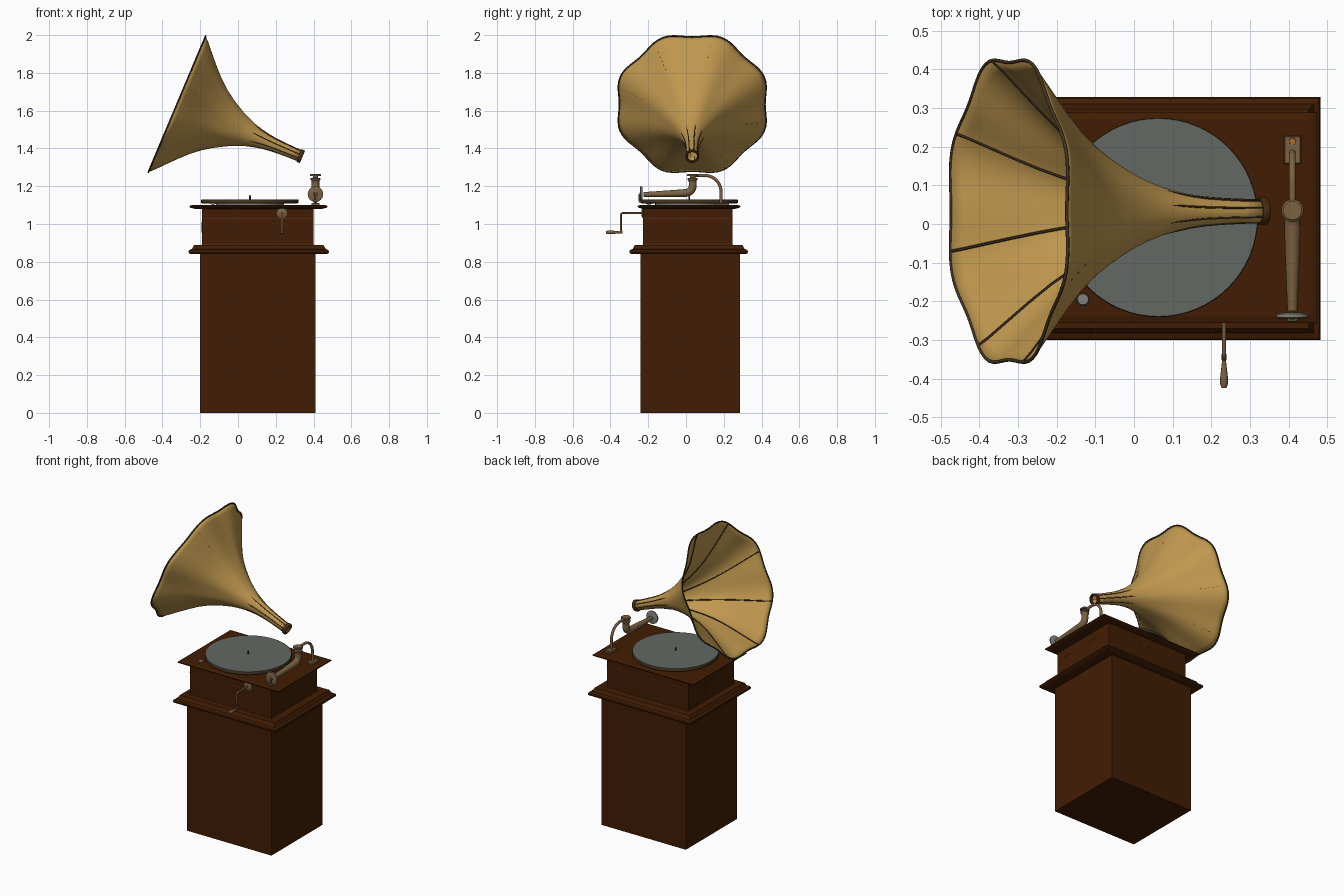
import bpy, bmesh, math
from mathutils import Vector

if "Cube" in bpy.data.objects:
    bpy.data.objects.remove(bpy.data.objects["Cube"])


def mat(name, r, g, b):
    m = bpy.data.materials.new(name)
    m.diffuse_color = (r, g, b, 1)
    m.use_nodes = True
    m.node_tree.nodes["Principled BSDF"].inputs["Base Color"].default_value = m.diffuse_color
    return m


WOOD = mat("dark_wood", .054, .012, .001)
EDGE = mat("wood_inlay", .13, .04, .004)
GOLD = mat("horn_gold", .53, .315, .078)
TRIM = mat("dark_bronze", .055, .033, .014)
BRASS = mat("aged_brass", .20, .122, .055)
COLLAR = mat("collar_brown", .065, .026, .006)
GREY = mat("record_grey", .125, .14, .125)
STEEL = mat("steel", .22, .22, .20)
COPPER = mat("copper_screw", .45, .15, .04)


def finish(name, bm, m, smooth=35):
    bmesh.ops.recalc_face_normals(bm, faces=bm.faces)
    me = bpy.data.meshes.new(name)
    bm.to_mesh(me)
    bm.free()
    return add(name, me, m, smooth)


def add(name, me, m, smooth=35):
    me.materials.clear()
    me.materials.append(m)
    ob = bpy.data.objects.new(name, me)
    bpy.context.collection.objects.link(ob)
    if smooth:
        bpy.ops.object.select_all(action='DESELECT')
        ob.select_set(True)
        bpy.context.view_layer.objects.active = ob
        bpy.ops.object.shade_smooth_by_angle(angle=math.radians(smooth))
    return ob


def loft(bm, rings, closed_ends=True):
    vs = [[bm.verts.new(p) for p in r] for r in rings]
    n = len(vs[0])
    for a, b in zip(vs, vs[1:]):
        for i in range(n):
            bm.faces.new((a[i], a[(i + 1) % n], b[(i + 1) % n], b[i]))
    if closed_ends:
        bm.faces.new(vs[0][::-1])
        bm.faces.new(vs[-1])


def moulding(name, rect, steps, m):
    """Rectangular moulding: steps are (z, inset from the outer rectangle)."""
    x0, x1, y0, y1 = rect
    bm = bmesh.new()
    loft(bm, [[(x0 + i, y0 + i, z), (x1 - i, y0 + i, z), (x1 - i, y1 - i, z), (x0 + i, y1 - i, z)]
              for z, i in steps])
    return finish(name, bm, m, 0)


def lathe(name, origin, axis, prof, m, seg=32):
    """Turned part: prof is (distance along axis, radius)."""
    q = Vector((0, 0, 1)).rotation_difference(Vector(axis))
    bm = bmesh.new()
    loft(bm, [[Vector(origin) + q @ Vector((r * math.cos(k * math.tau / seg), r * math.sin(k * math.tau / seg), t))
               for k in range(seg)] for t, r in prof])
    return finish(name, bm, m)


def tube(name, pts, radii, m, cyclic=False, res=3):
    cu = bpy.data.curves.new(name, 'CURVE')
    cu.dimensions = '3D'
    cu.bevel_depth = 1
    cu.bevel_resolution = res
    cu.use_fill_caps = True
    sp = cu.splines.new('POLY')
    sp.points.add(len(pts) - 1)
    for i, p in enumerate(pts):
        sp.points[i].co = (*p, 1)
        sp.points[i].radius = radii[i] if isinstance(radii, list) else radii
    sp.use_cyclic_u = cyclic
    ob = bpy.data.objects.new(name + "_path", cu)
    bpy.context.collection.objects.link(ob)
    me = bpy.data.meshes.new_from_object(ob.evaluated_get(bpy.context.evaluated_depsgraph_get()))
    bpy.data.objects.remove(ob)
    return add(name, me, m, 50)


# cabinet: pedestal, plinth moulding, motor box, lid
moulding("pedestal", (-.20, .41, -.24, .287), [(0, 0), (.85, 0)], WOOD)
moulding("plinth_moulding", (-.262, .482, -.30, .328),
         [(.84, .012), (.845, .003), (.853, 0), (.862, .003), (.868, .018), (.874, .021), (.89, .030)], WOOD)
moulding("motor_box", (-.19, .40, -.227, .247), [(.88, 0), (1.09, 0)], WOOD)
moulding("upper_inlay", (-.191, .401, -.228, .248), [(1.029, 0), (1.032, 0)], EDGE)
moulding("lower_inlay", (-.192, .402, -.229, .249), [(.887, 0), (.892, 0)], EDGE)
moulding("lid", (-.257, .474, -.256, .288),
         [(1.080, .03), (1.085, .008), (1.09, 0), (1.096, 0), (1.101, .016)], WOOD)
moulding("side_plate", (-.192, -.185, -.05, .07), [(.955, 0), (1.01, 0)], WOOD)

# turntable
PX, PY = .063, .017
lathe("turntable_hub", (PX, PY, 1.10), (0, 0, 1), [(0, .18), (.012, .18)], STEEL, 48)
lathe("turntable", (PX, PY, 1.109), (0, 0, 1), [(0, .25), (.003, .258), (.017, .258), (.021, .256)], TRIM, 64)
lathe("record", (PX, PY, 1.127), (0, 0, 1), [(0, .256), (.004, .256)], GREY, 64)
lathe("spindle", (PX, PY, 1.12), (0, 0, 1), [(0, .005), (.028, .005), (.033, .002)], TRIM, 12)
lathe("brake_knob", (-.132, -.195, 1.098), (0, 0, 1), [(0, .008), (.008, .008), (.009, .016), (.016, .014)], STEEL, 20)

# horn: scalloped bell around a tilted axis
T = Vector((.335, .033, 1.358))
D = Vector((-.922, 0, .388)).normalized()
N = Vector((D.z, 0, -D.x))
Y = Vector((0, 1, 0))
PROFILE = [(0, .030), (.06, .031), (.12, .034), (.17, .038), (.21, .044), (.25, .053), (.29, .064), (.33, .079),
           (.37, .097), (.41, .119), (.45, .143), (.50, .178), (.55, .222), (.60, .274), (.65, .330), (.69, .375),
           (.714, .398)]


def horn_point(t, r, phi, off=0):
    lobe = .033 * max(0, (t - .25) / .464) ** 1.2
    r = r * (1 + lobe * math.cos(8 * phi - math.pi)) + off
    return T + D * t + r * (Y * math.sin(phi) - N * math.cos(phi))


SEG = 96
bm = bmesh.new()
loft(bm, [[horn_point(t, r, k * math.tau / SEG) for k in range(SEG)] for t, r in PROFILE], False)
horn = finish("horn", bm, GOLD, 60)
sol = horn.modifiers.new("thickness", 'SOLIDIFY')
sol.thickness = .003
sol.offset = -1

# horn seams (raised on the neck, inside the bell), rim and throat collar
for k in range(8):
    phi = math.radians(-15 + 45 * k)
    tube("neck_rib_%d" % (k + 1), [horn_point(t, r, phi, -.0005) for t, r in PROFILE[:7]],
         [.003, .003, .003, .003, .003, .0025, .0005], TRIM, res=1)
    tube("horn_seam_%d" % (k + 1), [horn_point(t, r, phi, -.0055) for t, r in PROFILE[5:]], .0038, TRIM, res=1)
tube("horn_rim", [horn_point(*PROFILE[-1], k * math.tau / SEG) for k in range(SEG)], .0045, TRIM, True, 2)
bm = bmesh.new()
loft(bm, [[T + D * t + r * (Y * math.sin(k * math.tau / 32) - N * math.cos(k * math.tau / 32)) for k in range(32)]
          for t, r in [(.014, .029), (.014, .034), (.010, .036), (-.004, .036), (-.007, .034), (-.007, .027),
                       (.014, .027), (.014, .029)]], False)
finish("throat_collar", bm, COLLAR)

# bracket: foot, goose-neck post reaching over to the tone arm
AX = .41
moulding("bracket_foot", (AX - .022, AX + .022, .155, .228), [(1.095, 0), (1.108, 0), (1.112, .003)], BRASS)
lathe("bracket_screw", (AX, .214, 1.11), (0, 0, 1), [(0, .010), (.005, .009)], COPPER, 6)
arc = [(AX, .10 + .085 * math.cos(a), 1.172 + .085 * math.sin(a))
       for a in [i * math.pi / 20 for i in range(11)]]
tube("bracket_neck", [(AX, .185, 1.105)] + arc + [(AX, .035, 1.257)], .0085, BRASS)

# tone arm: cup under the bracket, elbow, tapered arm
lathe("tone_arm_cup", (AX, .035, 1.19), (0, 0, 1),
      [(0, .020), (.03, .020), (.040, .022), (.044, .026), (.052, .026), (.055, .014), (.063, .014),
       (.065, .029), (.072, .029), (.076, .024)], BRASS)
bend = [(AX, -.005 + .04 * math.cos(a), 1.20 - .036 * math.sin(a))
        for a in [i * math.pi / 16 for i in range(9)]]
tube("tone_arm", [(AX, .035, 1.235)] + bend + [(AX, -.10, 1.160), (AX, -.225, 1.156)],
     [.020] + [.021] * 9 + [.018, .013], BRASS, res=5)

# sound box (steel body, brass face) and needle
lathe("sound_box", (AX, -.229, 1.158), (0, -1, 0),
      [(0, .020), (.002, .036), (.004, .041), (.012, .041)], STEEL)
lathe("sound_box_face", (AX, -.240, 1.158), (0, -1, 0),
      [(0, .040), (.002, .040), (.004, .036), (.004, .010), (.007, .008)], BRASS)
tube("needle_arm", [(AX, -.247, 1.16), (AX, -.247, 1.125), (AX, -.244, 1.112)], [.004, .004, .002], BRASS)
tube("needle_clamp", [(AX - .012, -.247, 1.122), (AX + .012, -.247, 1.122)], .005, STEEL)

# winding crank on the front
CX, CZ = .233, 1.058
lathe("crank_escutcheon", (CX, -.226, CZ), (0, -1, 0), [(0, .027), (.004, .027), (.010, .014)], BRASS, 24)
tube("crank_arm", [(CX, -.22, CZ), (CX, -.335, CZ), (CX, -.343, CZ - .004), (CX, -.345, CZ - .012),
                   (CX, -.345, .955)], .0055, BRASS)
lathe("crank_handle", (CX, -.337, .956), (0, -1, 0),
      [(0, .007), (.014, .007), (.016, .005), (.025, .006), (.06, .010), (.078, .010), (.087, .006)], BRASS, 20)
